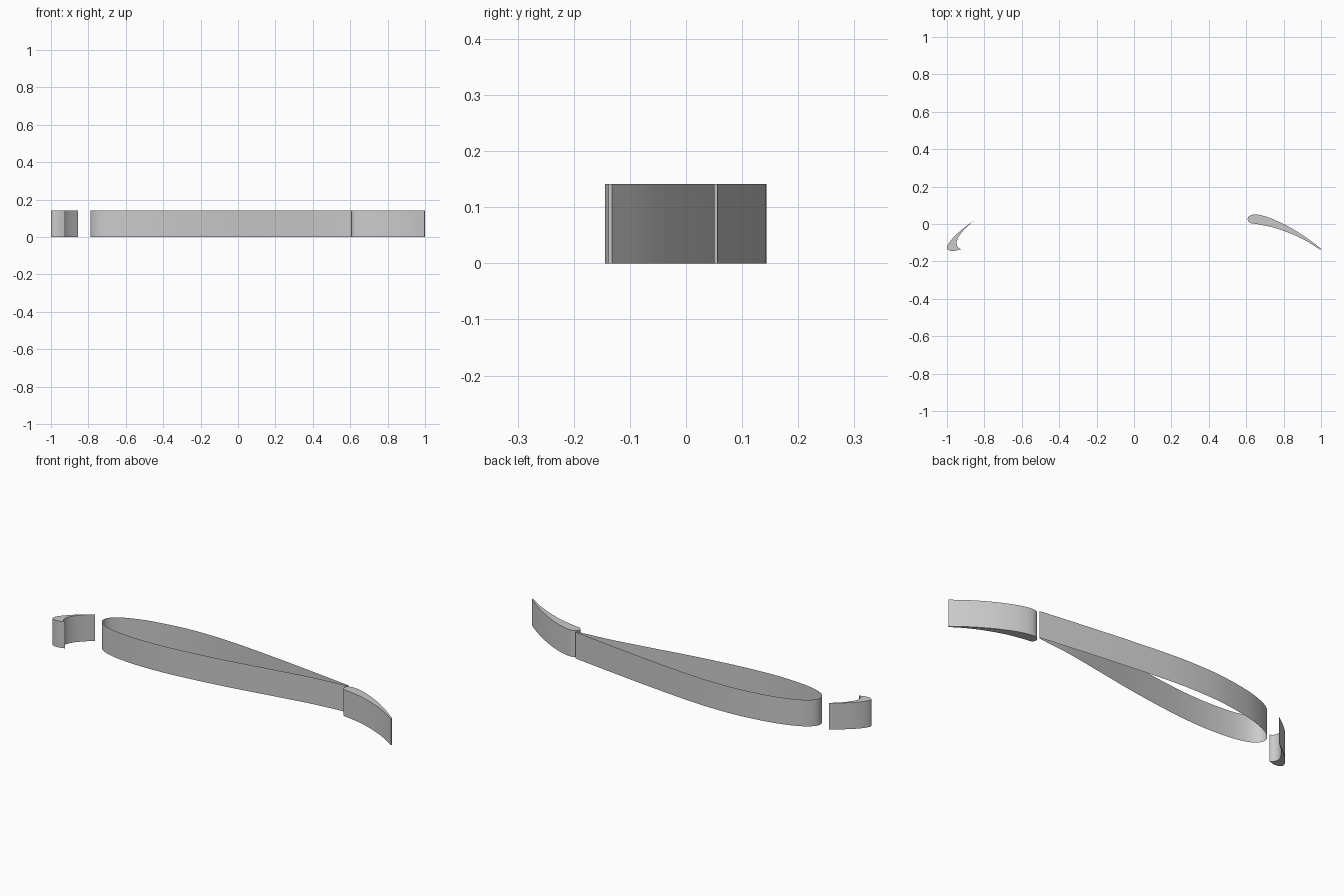
import bpy
import bmesh
import math
from mathutils import Vector

HEIGHT = 0.141
STEPS = 6

default_cube = bpy.data.objects.get("Cube")
if default_cube:
    bpy.data.objects.remove(default_cube, do_unlink=True)

# Single matte grey for every element
grey = bpy.data.materials.new("light_grey")
grey.use_nodes = True
colour = (0.6, 0.6, 0.6, 1.0)
grey.diffuse_color = colour
grey.node_tree.nodes["Principled BSDF"].inputs["Base Color"].default_value = colour


def spline(points):
    """Smooth open curve through the given points (Catmull-Rom)."""
    pts = [Vector(p) for p in points]
    pts = [pts[0] * 2 - pts[1]] + pts + [pts[-1] * 2 - pts[-2]]
    curve = []
    for a, b, c, d in zip(pts, pts[1:], pts[2:], pts[3:]):
        for i in range(STEPS):
            t = i / STEPS
            curve.append(0.5 * (2 * b + (c - a) * t
                                + (2 * a - 5 * b + 4 * c - d) * t ** 2
                                + (3 * b - a - 3 * c + d) * t ** 3))
    return curve + [pts[-2]]


def extrude_section(name, runs, capped):
    """Raise a closed outline, made of smooth runs that meet at corners."""
    outline = []
    for run in runs:
        for p in spline(run):
            if not outline or (p - outline[-1]).length > 1e-5:
                outline.append(p)
    if (outline[0] - outline[-1]).length < 1e-5:
        outline.pop()

    bm = bmesh.new()
    bottom = [bm.verts.new((p.x, p.y, 0)) for p in outline]
    top = [bm.verts.new((p.x, p.y, HEIGHT)) for p in outline]
    for i in range(len(outline)):
        j = (i + 1) % len(outline)
        bm.faces.new((bottom[i], bottom[j], top[j], top[i]))
    if capped:
        bm.faces.new(top)
        bm.faces.new(list(reversed(bottom)))
    bmesh.ops.recalc_face_normals(bm, faces=bm.faces)

    mesh = bpy.data.meshes.new(name)
    bm.to_mesh(mesh)
    bm.free()
    mesh.materials.append(grey)
    obj = bpy.data.objects.new(name, mesh)
    bpy.context.collection.objects.link(obj)
    bpy.ops.object.select_all(action='DESELECT')
    obj.select_set(True)
    bpy.context.view_layer.objects.active = obj
    bpy.ops.object.shade_smooth_by_angle(angle=math.radians(35))
    return obj


# Main wing element: an open-ended skin, blunt at the trailing edge
main_outline = [(0.612, 0.056), (0.4, 0.083), (0.2, 0.107), (0, 0.128),
                (-0.15, 0.14), (-0.28, 0.143), (-0.42, 0.137),
                (-0.6, 0.108), (-0.72, 0.067), (-0.775, 0.027),
                (-0.788, -0.01), (-0.768, -0.043), (-0.72, -0.068),
                (-0.63, -0.086), (-0.48, -0.093), (-0.3, -0.082),
                (-0.05, -0.05), (0.2, -0.007), (0.42, 0.03), (0.607, 0.049)]
extrude_section("main_element", [main_outline], capped=False)

# Trailing flap: solid, round nose and thin drooped tail
flap_outline = [(1, -0.132), (0.92, -0.072), (0.83, -0.016), (0.75, 0.023),
                (0.69, 0.044), (0.645, 0.051), (0.616, 0.042),
                (0.608, 0.023), (0.622, 0.005), (0.66, -0.001),
                (0.75, -0.02), (0.84, -0.052), (0.92, -0.09), (0.997, -0.138)]
extrude_section("trailing_flap", [flap_outline], capped=True)

# Leading slat: solid hook with a rounded nose and a hollow inner side
slat_outer = [(-0.855, 0.018), (-0.9, -0.014), (-0.95, -0.056),
              (-0.985, -0.095), (-1, -0.125), (-0.988, -0.141),
              (-0.96, -0.144), (-0.925, -0.135)]
slat_inner = [(-0.925, -0.135), (-0.942, -0.123), (-0.948, -0.095),
              (-0.932, -0.06), (-0.9, -0.022), (-0.855, 0.018)]
extrude_section("leading_slat", [slat_outer, slat_inner], capped=True)
